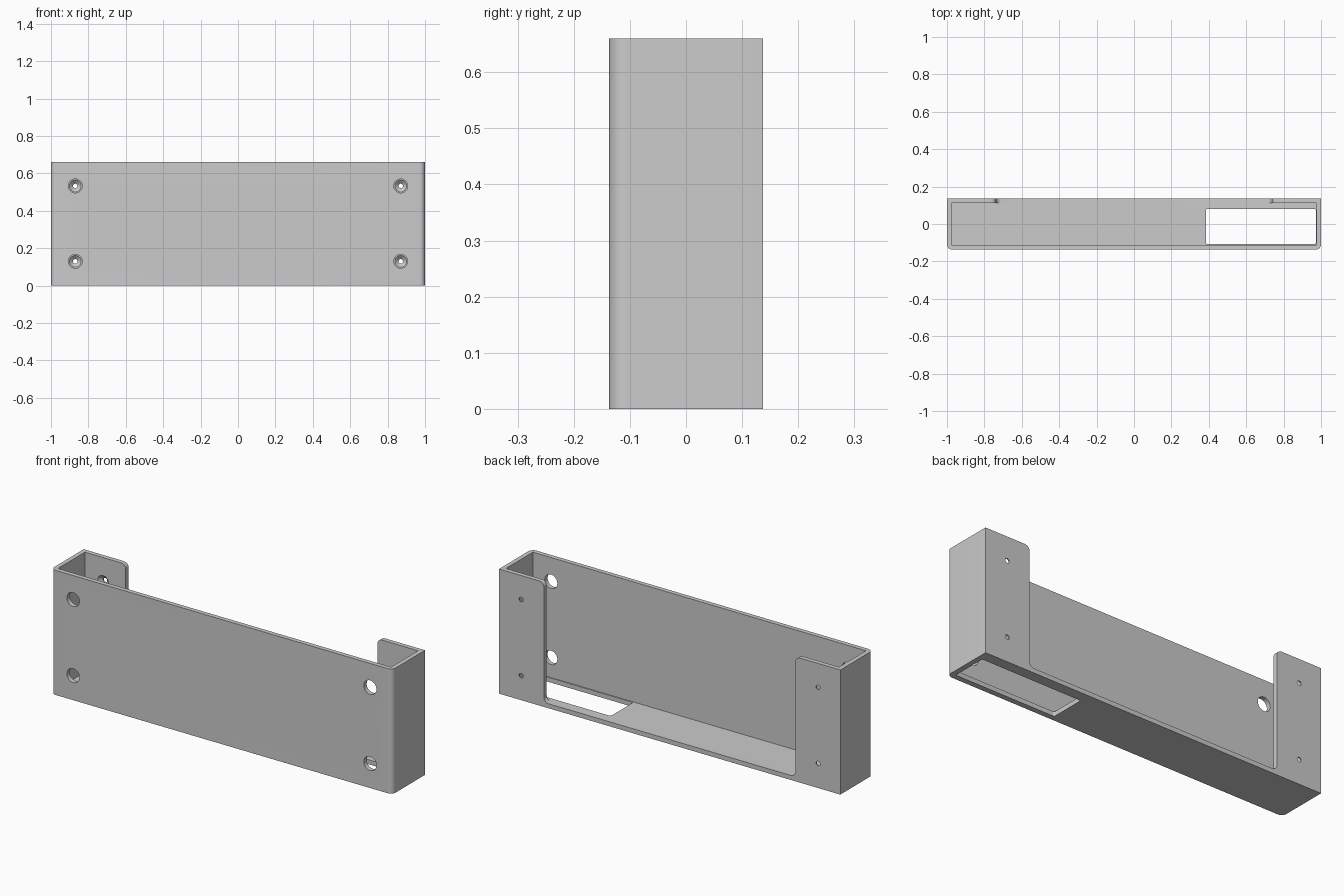
import bpy, bmesh, math
from mathutils import Vector

if "Cube" in bpy.data.objects:
    bpy.data.objects.remove(bpy.data.objects["Cube"], do_unlink=True)

grey = bpy.data.materials.new("plain grey")
grey.use_nodes = True
colour = (0.6, 0.6, 0.6, 1)
grey.diffuse_color = colour
grey.node_tree.nodes["Principled BSDF"].inputs["Base Color"].default_value = colour

HX, HY, H, T = 1.0, 0.137, 0.66, 0.024   # half width, half depth, height, wall
FLANGE = 0.737                           # inner edge of the back flanges
R = 0.028                                # corner radius


def rounded(points):
    """Outline from (x, y, radius) corners."""
    out = []
    for i, (x, y, r) in enumerate(points):
        p = Vector((x, y))
        if r == 0:
            out.append(p)
            continue
        a = (Vector(points[i - 1][:2]) - p).normalized()
        b = (Vector(points[(i + 1) % len(points)][:2]) - p).normalized()
        for k in range(9):
            t = k / 8 * math.pi / 2
            out.append(p + a * r * (1 - math.sin(t)) + b * r * (1 - math.cos(t)))
    return out


def prism(name, outline, lo, hi, axis="z"):
    """Extrude an outline along z, or an xz outline along y."""
    bm = bmesh.new()
    place = (lambda p: (p.x, p.y, lo)) if axis == "z" else (lambda p: (p.x, lo, p.y))
    face = bm.faces.new([bm.verts.new(place(p)) for p in outline])
    top = bmesh.ops.extrude_face_region(bm, geom=[face])["geom"]
    move = Vector((0, 0, hi - lo)) if axis == "z" else Vector((0, hi - lo, 0))
    bmesh.ops.translate(bm, vec=move, verts=[v for v in top if isinstance(v, bmesh.types.BMVert)])
    return finish(name, bm)


def cone_y(name, x, z, y0, y1, r0, r1):
    """Round cutter running along y."""
    bm = bmesh.new()
    rings = [[bm.verts.new((x + r * math.cos(a), y, z + r * math.sin(a)))
              for a in (2 * math.pi * k / 32 for k in range(32))]
             for y, r in ((y0, r0), (y1, r1))]
    bm.faces.new(rings[0])
    bm.faces.new(rings[1])
    bmesh.ops.bridge_loops(bm, edges=[e for e in bm.edges])
    return finish(name, bm)


def finish(name, bm):
    bmesh.ops.recalc_face_normals(bm, faces=bm.faces)
    mesh = bpy.data.meshes.new(name)
    bm.to_mesh(mesh)
    bm.free()
    mesh.materials.append(grey)
    obj = bpy.data.objects.new(name, mesh)
    bpy.context.collection.objects.link(obj)
    return obj


def cut(target, cutter):
    mod = target.modifiers.new("cut", "BOOLEAN")
    mod.operation, mod.solver, mod.object = "DIFFERENCE", "EXACT", cutter
    bpy.context.view_layer.objects.active = target
    bpy.ops.object.modifier_apply(modifier=mod.name)
    bpy.data.objects.remove(cutter, do_unlink=True)


# Outer shell with rounded front corners
tray = prism("mounting_tray", rounded([(-HX, -HY, R), (HX, -HY, R), (HX, HY, 0), (-HX, HY, 0)]), 0, H)

# Inner pocket, open at the top
ix, iy = HX - T, HY - T
cut(tray, prism("pocket", rounded([(-ix, -iy, 0), (ix, -iy, 0), (ix, iy, 0), (-ix, iy, 0)]), T, H + 0.1))

# Back opening: filleted at the floor, flange tops rounded outwards
cut(tray, prism("back_opening", rounded([
    (-FLANGE, T, R), (FLANGE, T, R), (FLANGE, H, R), (FLANGE + 0.1, H, 0),
    (FLANGE + 0.1, H + 0.1, 0), (-FLANGE - 0.1, H + 0.1, 0),
    (-FLANGE - 0.1, H, 0), (-FLANGE, H, R)]), iy - 0.02, HY + 0.1, "y"))

# Cable slot in the floor
cut(tray, prism("floor_slot", rounded([
    (0.385, -0.108, 0.008), (0.972, -0.108, 0.008),
    (0.972, 0.08, 0.008), (0.385, 0.08, 0.008)]), -0.1, T + 0.05))

# Driver access holes in front, countersunk screw holes in the flanges
for x in (-0.87, 0.87):
    for z in (0.13, 0.533):
        cut(tray, cone_y("access_hole", x, z, -HY - 0.1, -iy + 0.05, 0.037, 0.037))
        cut(tray, cone_y("screw_hole", x, z, iy - 0.05, HY + 0.1, 0.012, 0.012))
        cut(tray, cone_y("countersink", x, z, iy - 0.004, iy + 0.018, 0.036, 0.012))

# Smooth the curves, keep the edges crisp
bpy.ops.object.select_all(action="DESELECT")
tray.select_set(True)
bpy.context.view_layer.objects.active = tray
bpy.ops.object.shade_smooth_by_angle(angle=math.radians(30))
